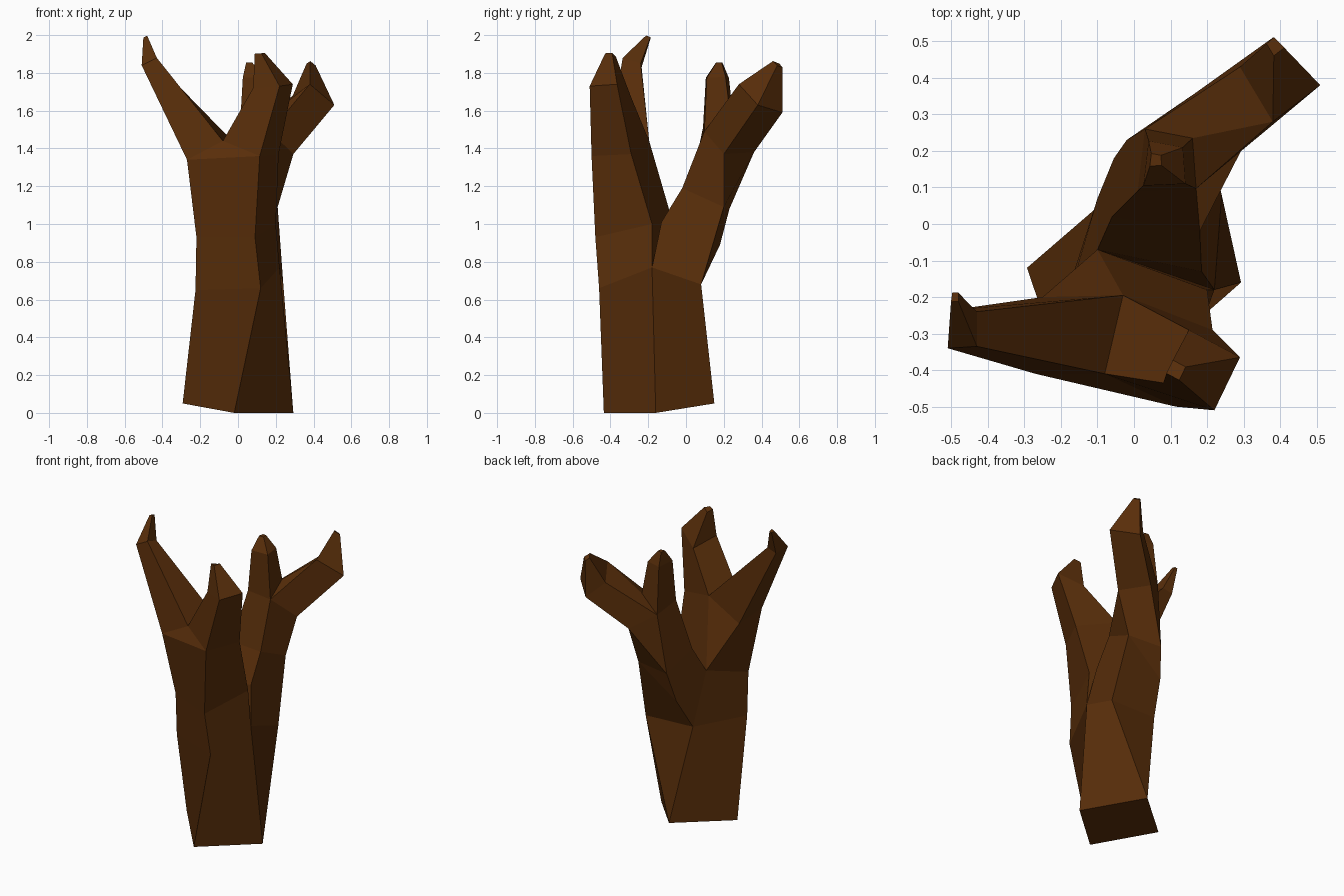
import bpy, bmesh
from mathutils import Vector

if "Cube" in bpy.data.objects:
    bpy.data.objects.remove(bpy.data.objects["Cube"])

bm = bmesh.new()
P = {}


def ring(names, *coords):
    """Add named points of one cross-section."""
    for n, c in zip(names.split(), coords):
        P[n] = bm.verts.new(c)


def faces(*lists):
    for s in lists:
        bm.faces.new([P[n] for n in s.split()])


def bridge(lower, upper):
    n = len(lower)
    for i in range(n):
        j = (i + 1) % n
        bm.faces.new((lower[i], lower[j], upper[j], upper[i]))


def grow(loop, centre, scale, flat=1.0):
    """Extrude a loop towards a centre, shrinking it (flat squashes its tilt)."""
    mid = sum((v.co for v in loop), Vector()) / len(loop)
    new = []
    for v in loop:
        d = (v.co - mid) * scale
        d.z *= flat
        new.append(bm.verts.new(Vector(centre) + d))
    bridge(loop, new)
    return new


def pts(s):
    return [P[n] for n in s.split()]


# trunk sections, from the cut base to the first fork
ring("A B C D", (-.02, -.435, 0), (.293, -.16, 0), (.02, .15, .05), (-.293, -.12, .05))
ring("A2 B2 C2 E2 D2", (.12, -.46, .66), (.22, -.18, .77), (.24, .08, .68),
     (-.1, .07, .69), (-.225, -.32, .65))
faces("A D C B", "A B B2 A2", "D A A2 D2", "B C C2 B2", "C E2 C2", "C D D2 E2")

# front stem up to its fork
ring("A3 B3 E3 D3", (.09, -.48, .93), (.2, -.18, 1.0), (-.1, -.07, 1.01), (-.22, -.34, .93))
ring("A4 B4 G H D4 K", (.115, -.5, 1.36), (.215, -.29, 1.37), (-.03, -.195, 1.44),
     (-.08, -.41, 1.44), (-.27, -.41, 1.34), (-.25, -.2, 1.31))
faces("A2 B2 B3 A3", "D2 A2 A3 D3", "E2 D2 D3 E3", "B2 E3 B3",
      "A3 B3 B4 A4", "D3 A3 A4 D4", "D4 A4 H", "B3 E3 G B4", "E3 D3 D4 K", "E3 K G")

# back stem up to its fork
ring("F P1 P2 P3 P4 R", (-.055, .18, .89), (.21, .2, 1.09), (-.02, .23, 1.08),
     (.18, -.02, 1.19), (-.06, .02, 1.18), (.185, -.13, 1.01))
ring("Q1 Q2 Q3 Q4 U1 U2", (.01, .09, 1.51), (.17, .097, 1.49), (.16, .235, 1.57),
     (.03, .26, 1.47), (.293, .2, 1.37), (.17, .36, 1.38))
faces("B2 C2 P1 P3 R", "C2 E2 F P1", "F P2 P1", "E2 E3 P4 P2 F", "B2 R E3", "R P3 P4 E3",
      "P1 P2 U2 U1", "P2 Q4 U2", "P2 P4 Q1 Q4", "P4 P3 Q2 Q1", "P3 P1 U1 Q2")

# front branch and left branch
ring("M1 M2 M3 M4", (.22, -.51, 1.73), (.29, -.365, 1.74), (.15, -.29, 1.67), (.08, -.435, 1.72))
ring("L1 L2 L3 L4", (-.51, -.34, 1.84), (-.43, -.335, 1.88), (-.43, -.24, 1.85), (-.495, -.235, 1.83))
bridge(pts("A4 B4 G H"), pts("M1 M2 M3 M4"))
bridge(pts("D4 H G K"), pts("L1 L2 L3 L4"))

# back right branch
ring("W1 W2 W4 W3", (.51, .38, 1.63), (.38, .51, 1.59), (.29, .43, 1.68), (.38, .28, 1.74))
faces("U1 U2 W2 W1", "U2 Q4 W4 W2", "Q4 Q3 W3 W4", "Q3 Q2 W3", "Q2 U1 W1 W3")

# short upright branch
short = grow(pts("Q1 Q2 Q3 Q4"), (.085, .163, 1.775), .72, .1)

# blunt tips closing every branch
for loop, centre, scale in ((pts("M1 M2 M3 M4"), (.115, -.4, 1.9), .25),
                            (pts("L1 L2 L3 L4"), (-.49, -.2, 1.99), .25),
                            (pts("W1 W2 W4 W3"), (.385, .487, 1.845), .22),
                            (short, (.06, .175, 1.855), .28)):
    bm.faces.new(grow(loop, centre, scale))

bmesh.ops.recalc_face_normals(bm, faces=bm.faces[:])
mesh = bpy.data.meshes.new("dead_tree_trunk")
bm.to_mesh(mesh)
bm.free()
tree = bpy.data.objects.new("dead_tree_trunk", mesh)
bpy.context.collection.objects.link(tree)

# brown bark
bark = bpy.data.materials.new("bark")
bark.diffuse_color = (.098, .027, .003, 1)
bark.use_nodes = True
bark.node_tree.nodes["Principled BSDF"].inputs["Base Color"].default_value = bark.diffuse_color
mesh.materials.append(bark)
